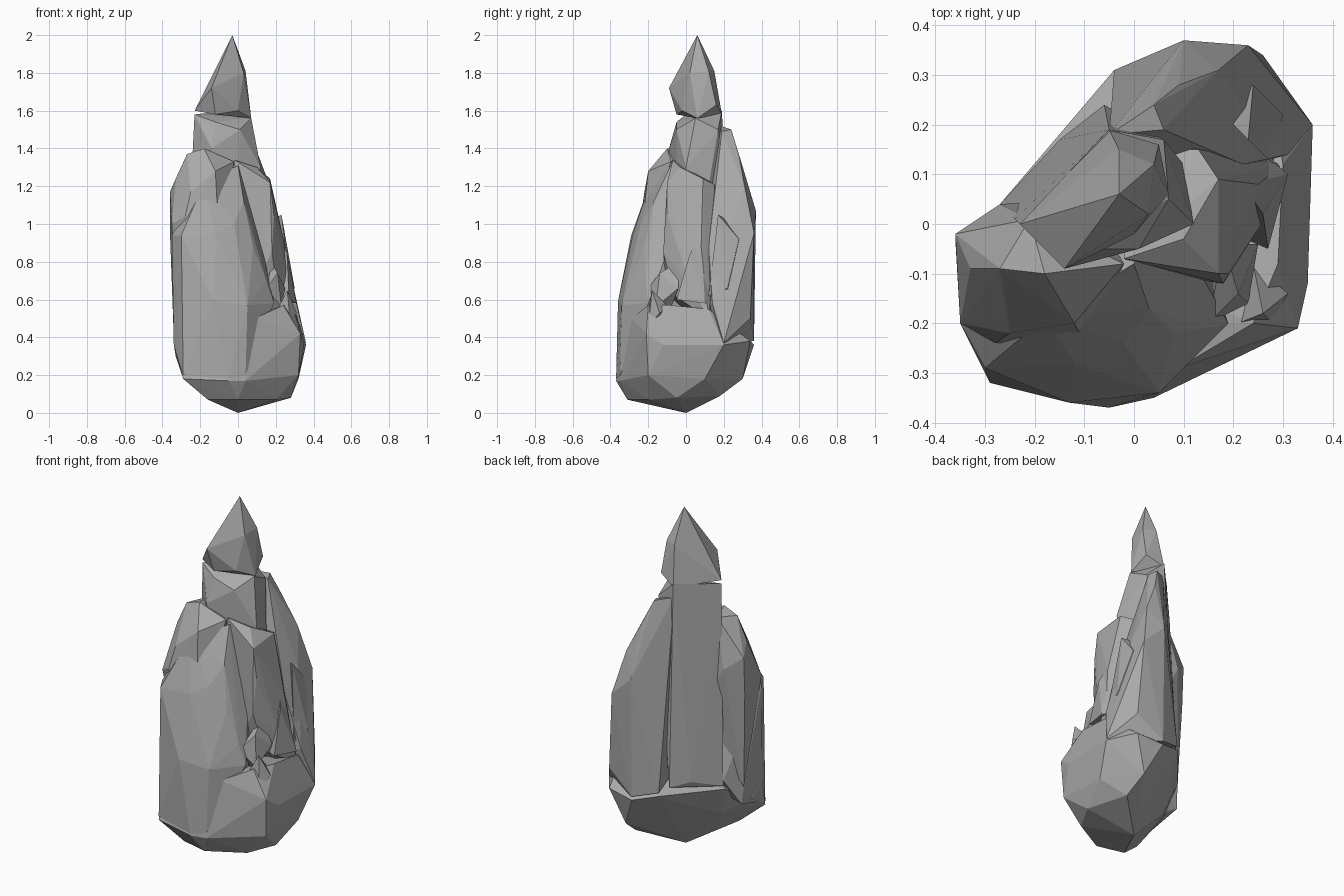
import bpy
import bmesh
from mathutils import Vector

default_cube = bpy.data.objects.get("Cube")
if default_cube:
    bpy.data.objects.remove(default_cube, do_unlink=True)

# Single stone colour
stone = bpy.data.materials.new("grey_stone")
stone.use_nodes = True
grey = (0.4, 0.4, 0.4, 1.0)
stone.diffuse_color = grey
stone_shader = stone.node_tree.nodes["Principled BSDF"]
stone_shader.inputs["Base Color"].default_value = grey
stone_shader.inputs["Roughness"].default_value = 0.9

HUNDREDTH = 0.01


def add_shard(name, corners):
    """Wrap a convex, flat-faced rock shard around corners given in hundredths."""
    bm = bmesh.new()
    for corner in corners:
        bm.verts.new(Vector(corner) * HUNDREDTH)
    result = bmesh.ops.convex_hull(bm, input=bm.verts, use_existing_faces=False)
    unused = set(result["geom_interior"]) | set(result["geom_unused"])
    loose = [v for v in unused if isinstance(v, bmesh.types.BMVert) and v.is_valid]
    bmesh.ops.delete(bm, geom=loose, context="VERTS")
    bmesh.ops.recalc_face_normals(bm, faces=bm.faces)
    mesh = bpy.data.meshes.new(name)
    bm.to_mesh(mesh)
    bm.free()
    mesh.materials.append(stone)
    shard = bpy.data.objects.new(name, mesh)
    bpy.context.scene.collection.objects.link(shard)
    return shard


# Tapered foot that everything grows from
add_shard("rock_base", [
    (0, 0, 0), (-16, -27, 7), (0, -31, 7), (20, -20, 7), (28, -5, 8), (20, 18, 9),
    (-29, -32, 18), (-5, -37, 17), (4, -35, 17), (32, -20, 20), (32, 10, 18),
    (18, 30, 18), (-22, -2, 22), (-33, -14, 30), (36, 20, 36), (35, -12, 36),
    (33, -21, 42), (26, 34, 38), (10, 36, 36), (-4, 31, 40), (-27, 4, 40),
    (-34, -22, 36), (9, -29, 50), (24, -20, 57), (29, -8, 57), (30, 12, 55),
])

# Large leaning slab on the front
add_shard("front_slab", [
    (-33, -4, 30), (-34, -22, 36), (-29, -32, 20), (-13, -36, 59), (-5, -37, 18),
    (4, -35, 20), (5, -34, 57), (-30, -29, 94), (-12, -28, 95), (-35, -20, 94),
    (-27, 4, 45), (-2, -24, 100), (-18, -19, 122), (3, -17, 112), (8, -22, 88),
    (15, -21, 70), (19, -20, 58), (0, -8, 131), (5, 5, 125), (10, 5, 50),
])

# Shoulder on the left of the slab
add_shard("front_shoulder", [
    (-35, -20, 100), (-36, -2, 117), (-36, -3, 95), (-33, -9, 124), (-27, -9, 137),
    (-18, -10, 140), (-25, -22, 117), (-28, -24, 104), (-12, -20, 128), (-21, 1, 138),
    (-27, 4, 110), (-2, -8, 133), (-10, -24, 90), (-34, -5, 40), (-10, 5, 80),
])

# Upright block behind the gully
add_shard("gully_block", [
    (10, -3, 130), (17, 9, 124), (17, -10, 122), (13, 15, 121), (19, -10, 105),
    (22, 4, 100), (25, 8, 88), (27, 2, 68), (18, -12, 85), (21, -6, 62),
    (30, 12, 50), (-2, -7, 134), (0, 15, 120), (10, 20, 50), (5, -10, 60),
])

# Tall wall at the back
add_shard("back_wall", [
    (-5, 18, 152), (4, 24, 150), (6, 19, 149), (9, 28, 137), (10, 37, 107),
    (17, 31, 120), (23, 36, 95), (26, 34, 50), (22, 24, 100), (22, 12, 88),
    (36, 20, 37), (-4, 31, 42), (10, 36, 38), (0, 15, 140), (0, 5, 50),
    (31, 14, 58),
])

# Body of the spire, running down the back as a rib
add_shard("spire_column", [
    (-23, 0, 158), (-12, -5, 154), (1, -5, 150), (7, 5, 156), (12, 0, 130),
    (6, 17, 150), (-5, 19, 160), (-24, 1, 138), (-14, -9, 140), (-15, 17, 46),
    (-27, 4, 42), (-6, 24, 43), (10, 12, 120), (0, -5, 60),
])

# Pointed tip
add_shard("spire_tip", [
    (-3, 6, 200), (4, 12, 181), (3, 2, 180), (-3, 15, 181), (-14, -9, 172),
    (-23, 0, 160), (-12, -5, 158), (0, -2, 160), (7, 6, 156), (5, 16, 163),
    (-5, 19, 158),
])

# Small spurs standing on the ledge below the gully
spurs = {
    "outer_spur": [(26, -18, 65), (21, -20, 55), (31, -14, 53), (24, -8, 55), (28, -20, 45), (20, -10, 40)],
    "inner_spur": [(21, -14, 74), (15, -20, 66), (23, -16, 56), (25, -4, 66), (18, -4, 80), (16, -10, 50)],
    "side_spur": [(26, 2, 84), (31, 10, 58), (27, -5, 60), (22, 8, 95), (20, -2, 60), (24, 16, 60)],
    "corner_spur": [(24, 28, 92), (30, 22, 66), (28, 12, 62), (23, 17, 105), (15, 25, 100), (20, 25, 50)],
}
for spur_name, spur_corners in spurs.items():
    add_shard(spur_name, spur_corners)
